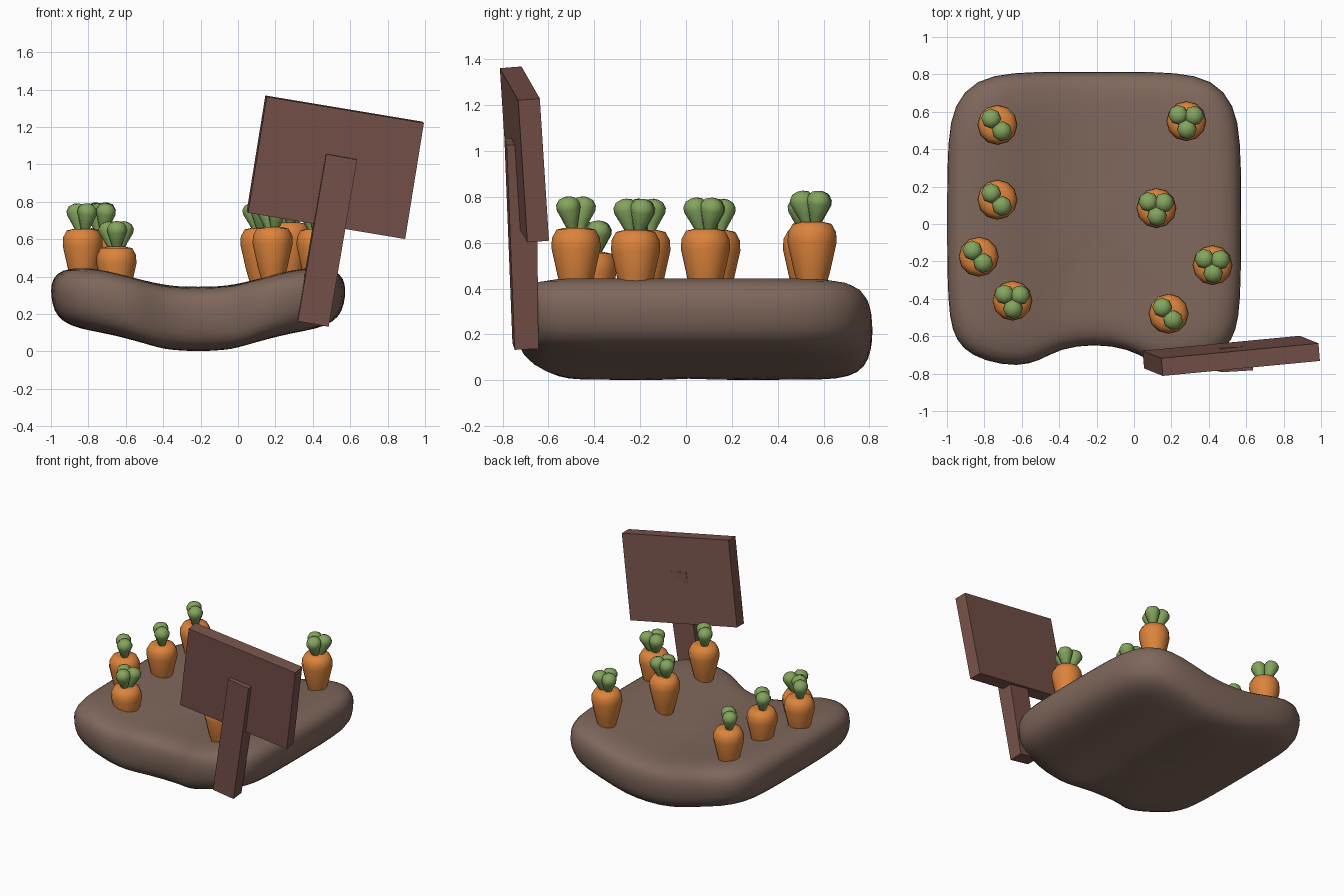
import bpy, bmesh, math
from mathutils import Vector, Matrix

if "Cube" in bpy.data.objects:
    bpy.data.objects.remove(bpy.data.objects["Cube"])


def material(name, rgb):
    m = bpy.data.materials.new(name)
    m.diffuse_color = (*rgb, 1)
    m.use_nodes = True
    m.node_tree.nodes["Principled BSDF"].inputs["Base Color"].default_value = m.diffuse_color
    return m


SOIL = material("soil_brown", (0.21, 0.135, 0.105))
WOOD = material("sign_wood", (0.19, 0.085, 0.07))
ORANGE = material("carrot_orange", (0.72, 0.23, 0.045))
GREEN = material("leaf_green", (0.23, 0.37, 0.11))


def finish(name, bm, mat, angle=None):
    bmesh.ops.recalc_face_normals(bm, faces=bm.faces[:])
    me = bpy.data.meshes.new(name)
    bm.to_mesh(me)
    bm.free()
    me.materials.append(mat)
    ob = bpy.data.objects.new(name, me)
    bpy.context.collection.objects.link(ob)
    if angle:
        bpy.ops.object.select_all(action='DESELECT')
        ob.select_set(True)
        bpy.context.view_layer.objects.active = ob
        bpy.ops.object.shade_smooth_by_angle(angle=math.radians(angle))
    return ob


def loft(bm, rings):
    """Bridge closed rings of points and cap both ends with fans."""
    vs = [[bm.verts.new(p) for p in r] for r in rings]
    n = len(vs[0])
    for a, b in zip(vs, vs[1:]):
        for i in range(n):
            bm.faces.new((a[i], a[(i + 1) % n], b[(i + 1) % n], b[i]))
    for r in (vs[0], vs[-1]):
        c = bm.verts.new(sum((v.co for v in r), Vector()) / n)
        for i in range(n):
            bm.faces.new((r[i], r[(i + 1) % n], c))


def interp(table, x):
    for (x0, y0), (x1, y1) in zip(table, table[1:]):
        if x <= x1:
            return y0 + (y1 - y0) * (x - x0) / (x1 - x0)
    return table[-1][1]


# Soil bed: mirrored outline, sagging in the middle
XC = -0.213
half = [(-0.4, -0.668), (-0.5, -0.73), (-0.62, -0.765), (-0.8, -0.735), (-0.92, -0.67),
        (-0.975, -0.57), (-0.995, -0.42), (-1.0, -0.15), (-1.0, 0.15), (-0.997, 0.45),
        (-0.965, 0.64), (-0.85, 0.775), (-0.65, 0.812), (-0.42, 0.814)]
outline = ([(XC, -0.64)] + half + [(XC, 0.814)]
           + [(2 * XC - x, y) for x, y in reversed(half)])
TOP = [(0, .34), (.2, .35), (.35, .395), (.5, .44), (.62, .453), (.8, .445)]
BOTTOM = [(0, 0), (.2, .012), (.35, .065), (.5, .1), (.7, .13), (.8, .145)]


def soil_ring(scale, inset, t):
    pts = []
    for x, y in outline:
        px = XC + (x - XC) * scale * (1 - inset / 0.785)
        py = 0.03 + (y - 0.03) * scale * (1 - inset / 0.785)
        d = abs(px - XC)
        lo, hi = interp(BOTTOM, d), interp(TOP, d)
        pts.append(Vector((px, py, lo + (hi - lo) * t)))
    return pts


rings = [soil_ring(s, 0.15, 0) for s in (.25, .5, .75)]
rings += [soil_ring(1, i, t) for i, t in ((.15, 0), (.06, .08), (.015, .25), (0, .5),
                                          (0, .72), (.025, .9), (.1, 1))]
rings += [soil_ring(s, 0.1, 1) for s in (.75, .5, .25)]
bm = bmesh.new()
loft(bm, rings)
soil = finish("soil_bed", bm, SOIL, 180)
sub = soil.modifiers.new("smooth", 'SUBSURF')
sub.levels = sub.render_levels = 1


# Sign: leaning board and post
def slab(name, centre, right, up, thick, taper=0):
    right, up, c = Vector(right), Vector(up), Vector(centre)
    back = up.cross(right).normalized() * thick
    if back.y < 0:
        back = -back
    bm = bmesh.new()
    bmesh.ops.create_cube(bm, size=1)
    for v in bm.verts:
        x, y, z = v.co
        if taper and z < 0 and y > 0:
            y -= taper
        v.co = c + right * x + back * y + up * z
    return finish(name, bm, WOOD)


slab("sign_board", (0.52, -0.705, 0.985), (0.84, 0.08, -0.14), (0.10, -0.04, 0.62), 0.095)
slab("sign_post", (0.475, -0.705, 0.597), (0.165, 0.01, -0.03), (0.152, -0.035, 0.893), 0.13, 0.2)


# Carrots: lathed roots with a tuft of plump leaves
def lathe(name, profile, sides, mat, matrix):
    bm = bmesh.new()
    loft(bm, [[Vector((r * math.cos(2 * math.pi * i / sides),
                       r * math.sin(2 * math.pi * i / sides), z)) for i in range(sides)]
              for r, z in profile])
    bm.transform(matrix)
    return finish(name, bm, mat, 50)


ROOT = [(.03, -.38), (.078, -.22), (.107, -.09), (.105, -.045), (.085, -.008), (.05, 0)]
LEAF = [(.018, -.02), (.034, .03), (.053, .085), (.052, .108), (.036, .13), (.012, .138)]
three = [(-.045, .035), (.042, .03), (.003, -.045)]
two = [(-.035, .035), (.025, -.035)]
carrots = [(-.73, .53, .66, two), (-.73, .13, .655, two), (-.83, -.175, .655, two),
           (-.65, -.41, .56, three), (.28, .55, .69, three), (.12, .085, .66, three),
           (.42, -.22, .655, three), (.185, -.48, .665, two)]
for k, (x, y, z, leaves) in enumerate(carrots):
    lathe(f"carrot_root_{k}", ROOT, 12, ORANGE, Matrix.Translation((x, y, z)))
    for j, (dx, dy) in enumerate(leaves):
        lean = Vector((dx * 0.5, dy * 0.5, 0.1)).to_track_quat('Z', 'Y').to_matrix().to_4x4()
        place = Matrix.Translation((x + dx * .5, y + dy * .5, z))
        lathe(f"carrot_leaf_{k}_{j}", LEAF, 8, GREEN, place @ lean)
